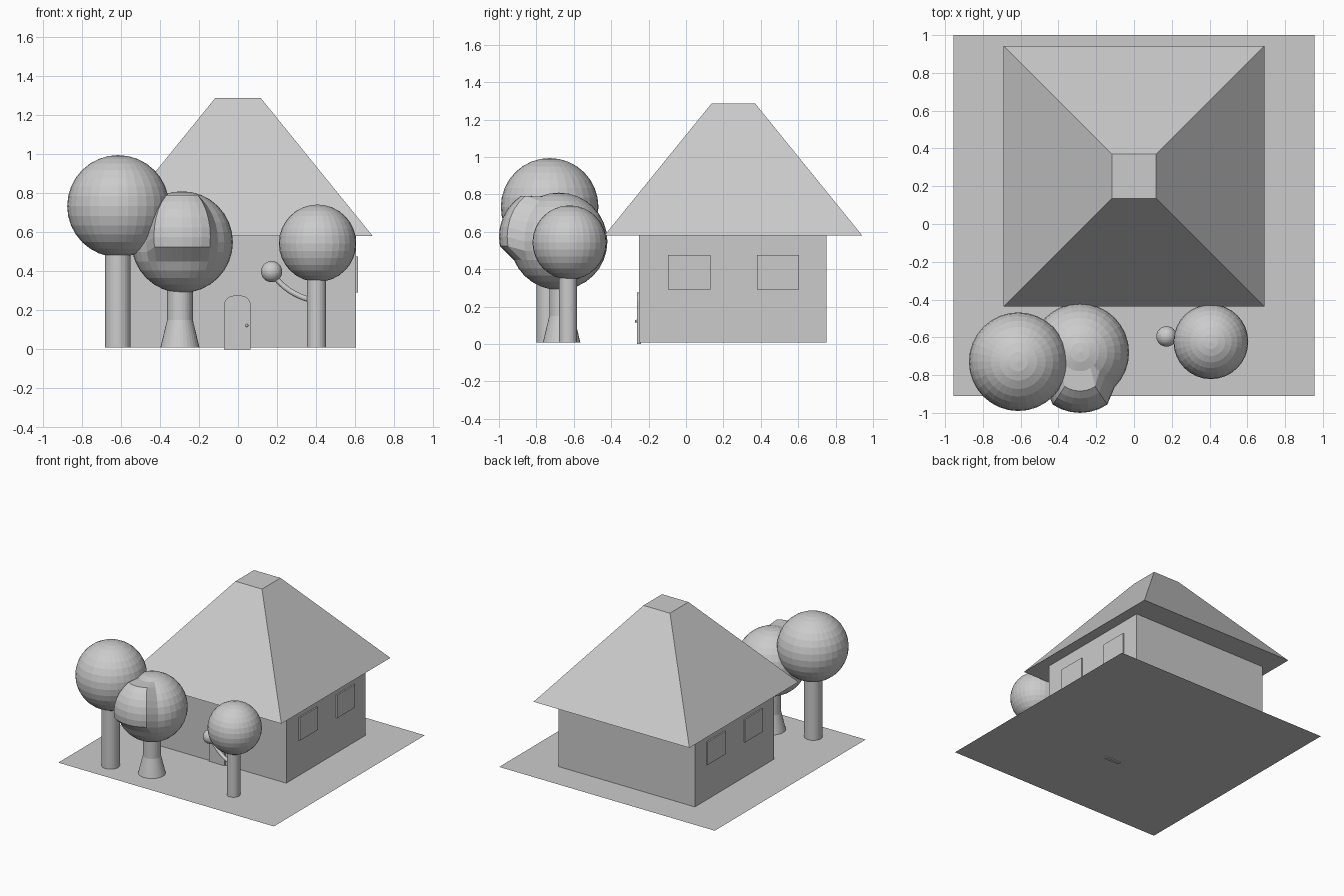
import bpy, bmesh, math
from mathutils import Vector

cube = bpy.data.objects.get("Cube")
if cube:
    bpy.data.objects.remove(cube, do_unlink=True)

grey = bpy.data.materials.new("plain_grey")
grey.use_nodes = True
colour = (0.6, 0.6, 0.6, 1)
grey.diffuse_color = colour
grey.node_tree.nodes["Principled BSDF"].inputs["Base Color"].default_value = colour


def finish(name, bm):
    bmesh.ops.recalc_face_normals(bm, faces=bm.faces)
    mesh = bpy.data.meshes.new(name)
    bm.to_mesh(mesh)
    bm.free()
    mesh.materials.append(grey)
    obj = bpy.data.objects.new(name, mesh)
    bpy.context.collection.objects.link(obj)
    return obj


def box(name, lo, hi):
    bm = bmesh.new()
    bmesh.ops.create_cube(bm, size=1)
    for v in bm.verts:
        v.co = [a + (c + 0.5) * (b - a) for a, b, c in zip(lo, hi, v.co)]
    return finish(name, bm)


def ball(name, centre, radius, segments=32, shape=None):
    bm = bmesh.new()
    bmesh.ops.create_uvsphere(bm, u_segments=segments, v_segments=segments // 2, radius=radius)
    if shape:
        shape(bm)
    bmesh.ops.translate(bm, vec=centre, verts=bm.verts)
    return finish(name, bm)


def trunk(name, x, y, rings, sides=32):
    """Stack of round sections, each given as (height, radius)."""
    bm = bmesh.new()
    loops = []
    for z, r in rings:
        loops.append([bm.verts.new((x + r * math.cos(2 * math.pi * i / sides),
                                    y + r * math.sin(2 * math.pi * i / sides), z))
                      for i in range(sides)])
    for a, b in zip(loops, loops[1:]):
        for i in range(sides):
            j = (i + 1) % sides
            bm.faces.new((a[i], a[j], b[j], b[i]))
    bm.faces.new(loops[0])
    bm.faces.new(loops[-1])
    return finish(name, bm)


# Ground sheet
bm = bmesh.new()
bm.faces.new([bm.verts.new(p) for p in
              ((-0.955, -0.91, 0.008), (0.955, -0.91, 0.008), (0.955, 1, 0.008), (-0.955, 1, 0.008))])
finish("ground", bm)

# House walls and windows on both sides
box("walls", (-0.604, -0.252, 0.009), (0.604, 0.75, 0.579))
for side, label in ((1, "left"), (-1, "right")):
    for y, place in ((0.018, "front"), (0.492, "back")):
        xs = sorted((side * 0.6, side * 0.615))
        box(f"{label}_{place}_window", (xs[0], y - 0.113, 0.292), (xs[1], y + 0.113, 0.476))

# Truncated pyramid roof
roof = box("roof", (-0.69, -0.437, 0.579), (0.69, 0.943, 1.285))
for v in roof.data.vertices:
    if v.co.z > 1:
        v.co.x *= 0.17
        v.co.y = 0.253 + (v.co.y - 0.253) * 0.17

# Door with rounded top corners, and its knob
bm = bmesh.new()
r, w, top = 0.05, 0.068, 0.275
outline = [(-w, 0), (w, 0)]
for cx, start in ((w - r, 0), (r - w, 90)):
    for i in range(7):
        a = math.radians(start + 15 * i)
        outline.append((cx + r * math.cos(a), top - r + r * math.sin(a)))
face = bm.faces.new([bm.verts.new((x - 0.003, -0.24, z)) for x, z in outline])
pushed = bmesh.ops.extrude_face_region(bm, geom=[face], use_keep_orig=True)
bmesh.ops.translate(bm, vec=(0, -0.023, 0),
                    verts=[g for g in pushed["geom"] if isinstance(g, bmesh.types.BMVert)])
finish("door", bm)
ball("door_knob", (0.045, -0.266, 0.122), 0.008, 16)

# Large tree
trunk("large_trunk", -0.615, -0.733, ((0.009, 0.066), (0.55, 0.066)))
ball("large_crown", (-0.613, -0.729, 0.733), 0.261)


# Middle tree: flared trunk, crown with a patch pulled forward
def pull_patch(bm):
    for v in bm.verts:
        around = math.degrees(math.atan2(v.co.x, -v.co.y))
        if abs(around) < 35 and -0.07 < v.co.z < 0.225:
            v.co += Vector((0, -0.06, 0.025))


trunk("middle_trunk", -0.297, -0.665, ((0.009, 0.1), (0.15, 0.066), (0.4, 0.066)))
ball("middle_crown", (-0.286, -0.68, 0.549), 0.26, shape=pull_patch)

# Small tree with a curved side branch and tuft
trunk("small_trunk", 0.402, -0.631, ((0.009, 0.049), (0.45, 0.049)))
ball("small_crown", (0.407, -0.623, 0.543), 0.198)
curve = bpy.data.curves.new("branch_path", "CURVE")
curve.dimensions = "3D"
curve.bevel_depth = 0.014
curve.bevel_resolution = 4
curve.resolution_u = 10
spline = curve.splines.new("BEZIER")
spline.bezier_points.add(1)
path = (((0.39, -0.628, 0.25), (0.46, -0.635, 0.235), (0.3, -0.615, 0.265)),
        ((0.175, -0.594, 0.39), (0.22, -0.6, 0.32), (0.15, -0.59, 0.43)))
for p, (co, left, right) in zip(spline.bezier_points, path):
    p.co, p.handle_left, p.handle_right = co, left, right
temp = bpy.data.objects.new("branch_path", curve)
bpy.context.collection.objects.link(temp)
bpy.context.view_layer.update()
bm = bmesh.new()
bm.from_mesh(temp.to_mesh())
temp.to_mesh_clear()
bpy.data.objects.remove(temp, do_unlink=True)
for f in bm.faces:
    f.smooth = False
finish("branch", bm)
ball("branch_tuft", (0.172, -0.595, 0.398), 0.054)
